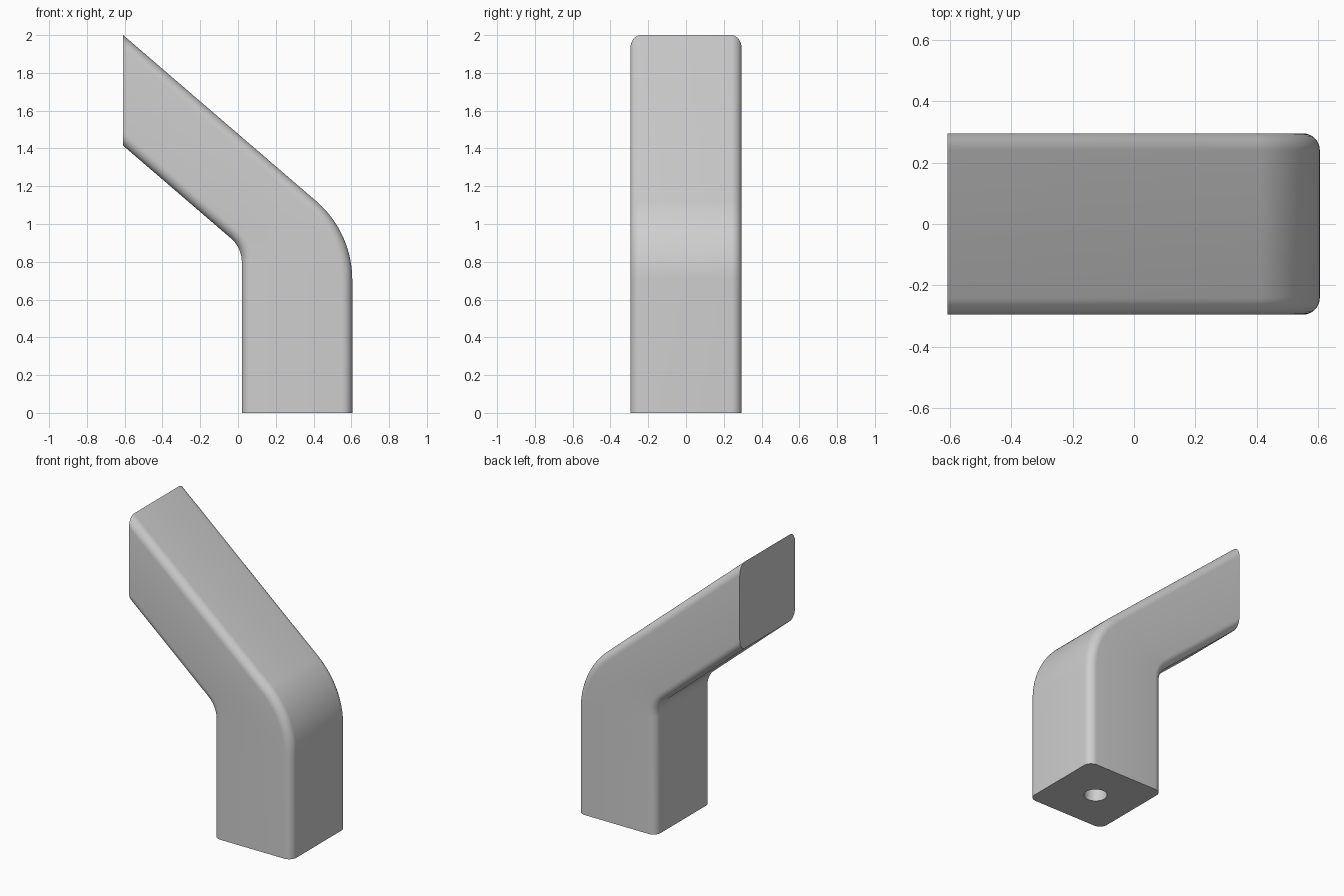
import bpy, bmesh, math
from mathutils import Vector

cube = bpy.data.objects.get("Cube")
if cube:
    bpy.data.objects.remove(cube, do_unlink=True)

# Main dimensions
X_TIP, X_IN, X_OUT = -0.608, 0.02, 0.605
Z_TOP, Z_UNDER = 2.0, 1.415
HALF, FILLET = 0.295, 0.055
SLOPE = math.atan(0.86)
TURN = math.pi / 2 - SLOPE
ARC_STEPS, FILLET_STEPS = 20, 8
HOLE_R, HOLE_DEPTH, HOLE_SIDES = 0.072, 0.4, 32

grey = bpy.data.materials.new("light grey")
grey.use_nodes = True
colour = (0.62, 0.62, 0.62, 1.0)
grey.diffuse_color = colour
grey.node_tree.nodes["Principled BSDF"].inputs["Base Color"].default_value = colour


def rail(x, z_tip, radius, offset):
    """Side line of the bent post, moved by offset along its +x normal."""
    z_corner = z_tip - math.tan(SLOPE) * (x - X_TIP)
    cx, cz = x - radius, z_corner - radius * math.tan(TURN / 2)
    pts = [(x + offset, 0.0)]
    for i in range(ARC_STEPS + 1):
        a = TURN * i / ARC_STEPS
        pts.append((cx + (radius + offset) * math.cos(a),
                    cz + (radius + offset) * math.sin(a)))
    pts.append((X_TIP, z_tip + offset / math.cos(SLOPE)))
    return pts


# Lengthwise lines around the rounded rectangular cross-section
lines = []
corners = [("outer", 1), ("inner", 1), ("inner", -1), ("outer", -1)]
for side, sy in corners:
    steps = [math.pi / 2 * i / FILLET_STEPS for i in range(FILLET_STEPS + 1)]
    if (side == "inner") == (sy > 0):
        steps.reverse()
    for a in steps:
        inset = FILLET * (1 - math.cos(a))
        y = sy * (HALF - FILLET * (1 - math.sin(a)))
        if side == "outer":
            pts = rail(X_OUT, Z_TOP, 0.55, -inset)
        else:
            pts = rail(X_IN, Z_UNDER, 0.165, inset)
        lines.append([Vector((x, y, z)) for x, z in pts])

bm = bmesh.new()
grid = [[bm.verts.new(p) for p in line] for line in lines]
n, m = len(grid), len(grid[0])

# Outer skin and slanted-arm end cap
for i in range(n):
    a, b = grid[i], grid[(i + 1) % n]
    for j in range(m - 1):
        bm.faces.new((a[j], b[j], b[j + 1], a[j + 1]))
bm.faces.new([line[-1] for line in grid])

# Blind round hole in the base
hole_x = (X_IN + X_OUT) / 2
rings = []
for z in (0.0, HOLE_DEPTH):
    rings.append([bm.verts.new((hole_x + HOLE_R * math.cos(2 * math.pi * k / HOLE_SIDES),
                                HOLE_R * math.sin(2 * math.pi * k / HOLE_SIDES), z))
                  for k in range(HOLE_SIDES)])
low, high = rings
for k in range(HOLE_SIDES):
    k2 = (k + 1) % HOLE_SIDES
    bm.faces.new((low[k], low[k2], high[k2], high[k]))
bm.faces.new(high)

# Flat base around the hole
rim = [e for e in bm.edges if len(e.link_faces) == 1]
bmesh.ops.triangle_fill(bm, edges=rim, use_beauty=True, normal=(0, 0, -1))
bmesh.ops.recalc_face_normals(bm, faces=bm.faces[:])

mesh = bpy.data.meshes.new("bent_post")
bm.to_mesh(mesh)
bm.free()
mesh.materials.append(grey)
post = bpy.data.objects.new("bent_post", mesh)
bpy.context.collection.objects.link(post)

# Smooth bends and fillets, crisp ends
bpy.ops.object.select_all(action="DESELECT")
post.select_set(True)
bpy.context.view_layer.objects.active = post
bpy.ops.object.shade_smooth_by_angle(angle=math.radians(30))
